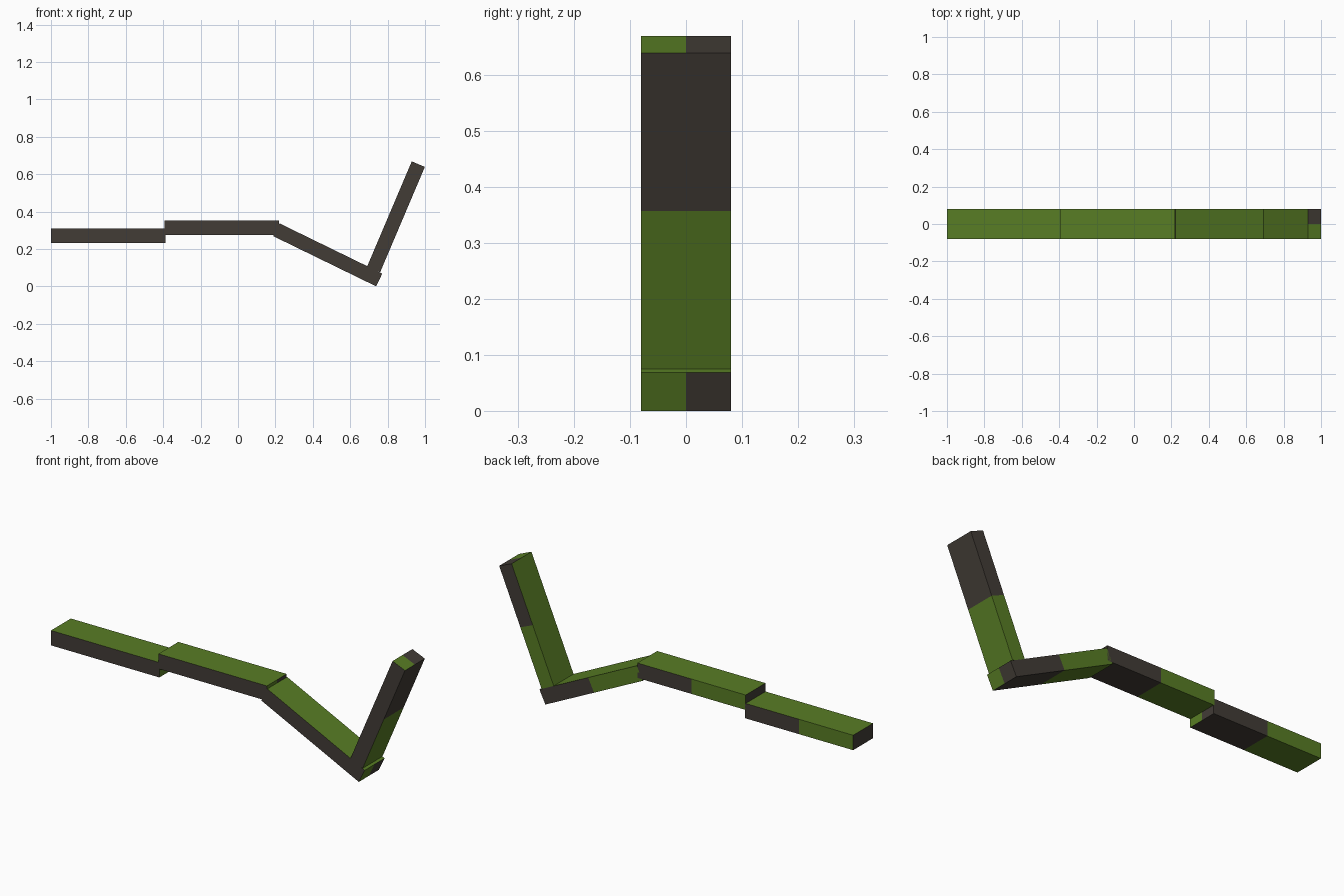
import bpy, bmesh, math
from mathutils import Matrix, Vector

if "Cube" in bpy.data.objects:
    bpy.data.objects.remove(bpy.data.objects["Cube"])

LENGTH, WIDTH, THICK = 0.612, 0.16, 0.076


def make_mat(name, rgb):
    m = bpy.data.materials.new(name)
    m.diffuse_color = (*rgb, 1)
    m.use_nodes = True
    m.node_tree.nodes["Principled BSDF"].inputs["Base Color"].default_value = m.diffuse_color
    return m


MATS = [make_mat("dark brown", (0.054, 0.045, 0.037)),
        make_mat("moss green", (0.098, 0.205, 0.018))]


def is_green(n, c):
    """Paint rule in the bar's own frame (n = normal, c = face centre)."""
    if n.z > 0.5:                      # top
        return True
    if n.y > 0.5 or n.z < -0.5:        # back and underside: near half only
        return c.x < 0
    if n.x > 0.5:                      # far end: front half only
        return c.y < 0
    return False                       # front and near end


def bar(name, cx, cz, tilt):
    bm = bmesh.new()
    bmesh.ops.create_cube(bm, size=1)
    bmesh.ops.scale(bm, vec=(LENGTH, WIDTH, THICK), verts=bm.verts)
    # cut the halves so each colour has its own faces
    for axis in ((1, 0, 0), (0, 1, 0)):
        bmesh.ops.bisect_plane(bm, geom=bm.verts[:] + bm.edges[:] + bm.faces[:],
                               plane_co=(0, 0, 0), plane_no=axis)
    bm.normal_update()
    for f in bm.faces:
        f.material_index = int(is_green(f.normal, f.calc_center_median()))
    me = bpy.data.meshes.new(name)
    bm.to_mesh(me)
    bm.free()
    for m in MATS:
        me.materials.append(m)
    ob = bpy.data.objects.new(name, me)
    ob.location = (cx, 0, cz)
    ob.rotation_euler = (0, -math.radians(tilt), 0)
    bpy.context.collection.objects.link(ob)


def bar_from_end(name, ex, ez, tilt):
    """Place a bar by the centre of its far end."""
    a = math.radians(tilt)
    bar(name, ex - math.cos(a) * LENGTH / 2, ez - math.sin(a) * LENGTH / 2, tilt)


# chain of four segments, left to right
bar("flat_segment_low", -0.694, 0.271, 0)
bar("flat_segment_high", -0.087, 0.314, 0)
bar_from_end("sloping_segment", 0.755, 0.035, -26)
bar_from_end("upright_segment", 0.964, 0.654, 67)
